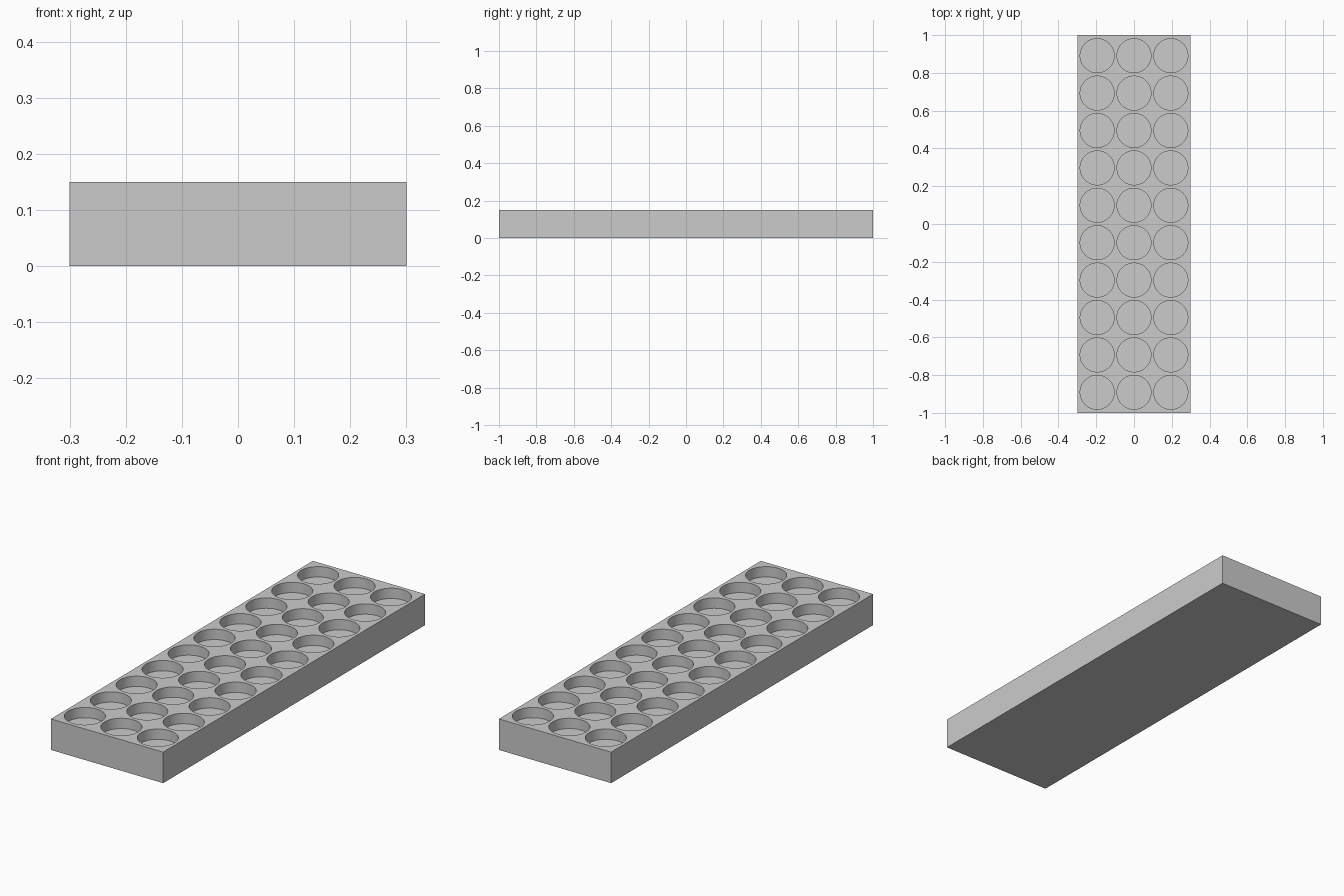
import bpy
import bmesh
import math
from mathutils import Matrix

WIDTH, LENGTH, HEIGHT = 0.6, 2.0, 0.15
COLUMNS, ROWS = 3, 10
PITCH_X, PITCH_Y = 0.195, 0.198
RADIUS, DEPTH = 0.09, 0.05

cube = bpy.data.objects.get("Cube")
if cube:
    bpy.data.objects.remove(cube, do_unlink=True)


def make_object(name, bm):
    mesh = bpy.data.meshes.new(name)
    bm.to_mesh(mesh)
    bm.free()
    obj = bpy.data.objects.new(name, mesh)
    bpy.context.collection.objects.link(obj)
    return obj


# Plain grey
grey = bpy.data.materials.new("plain_grey")
grey.use_nodes = True
colour = (0.6, 0.6, 0.6, 1)
grey.diffuse_color = colour
grey.node_tree.nodes["Principled BSDF"].inputs["Base Color"].default_value = colour

# Tray block
bm = bmesh.new()
bmesh.ops.create_cube(bm, size=1, matrix=Matrix.Translation((0, 0, HEIGHT / 2))
                      @ Matrix.Diagonal((WIDTH, LENGTH, HEIGHT, 1)))
tray = make_object("tray", bm)
tray.data.materials.append(grey)

# Round pockets, cut from the top
bm = bmesh.new()
for i in range(COLUMNS):
    for j in range(ROWS):
        x = (i - (COLUMNS - 1) / 2) * PITCH_X
        y = (j - (ROWS - 1) / 2) * PITCH_Y
        bmesh.ops.create_cone(bm, cap_ends=True, segments=64,
                              radius1=RADIUS, radius2=RADIUS, depth=DEPTH * 2,
                              matrix=Matrix.Translation((x, y, HEIGHT)))
cutter = make_object("pocket_cutter", bm)
cutter.data.materials.append(grey)
cutter.hide_render = True

cut = tray.modifiers.new("pockets", 'BOOLEAN')
cut.operation = 'DIFFERENCE'
cut.solver = 'EXACT'
cut.object = cutter

bpy.ops.object.select_all(action='DESELECT')
tray.select_set(True)
bpy.context.view_layer.objects.active = tray
bpy.ops.object.modifier_apply(modifier=cut.name)
bpy.data.objects.remove(cutter, do_unlink=True)

# Smooth pocket walls with crisp rims
bpy.ops.object.shade_smooth_by_angle(angle=math.radians(30))
